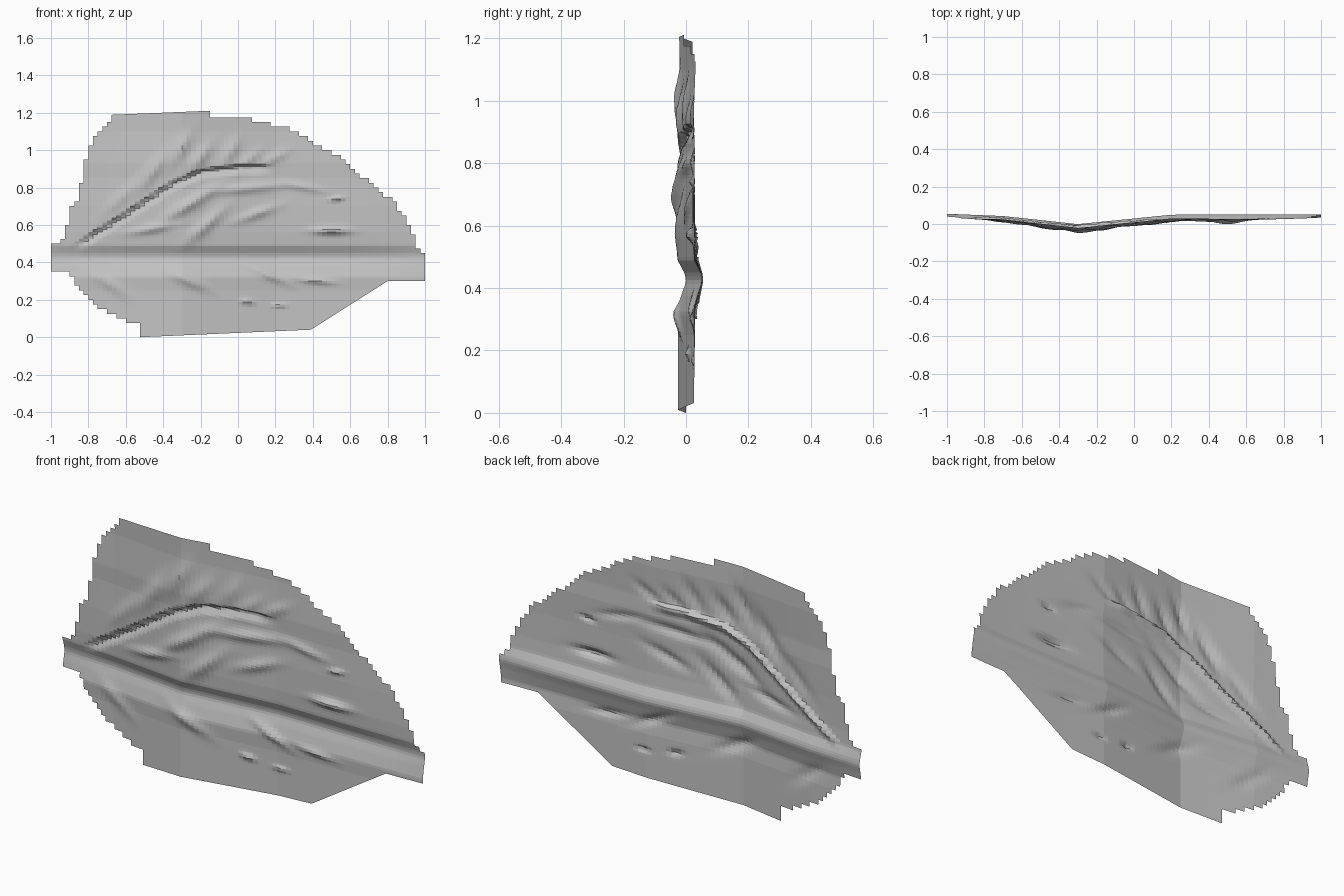
import bpy
import bmesh
import math
from mathutils import Vector

default_cube = bpy.data.objects.get("Cube")
if default_cube:
    bpy.data.objects.remove(default_cube, do_unlink=True)

STEP_X, STEP_Z = 0.025, 0.0125
COLUMNS, ROWS = 80, 97

# Stepped outline of the sheet, loose where straight cuts finish the edge
OUTLINE = [(-1.01, .35), (-1.01, .5), (-.96, .5), (-.92, .56), (-.9, .7), (-.86, .72),
           (-.83, .86), (-.8, 1), (-.74, 1.1), (-.67, 1.17), (-.64, 1.3), (-.15, 1.3),
           (-.14, 1.18), (.1, 1.16), (.25, 1.12), (.35, 1.07), (.55, .96), (.7, .83),
           (.84, .72), (.95, .53), (.97, .45), (1.01, .44), (1.01, .3), (.8, .3),
           (.82, .2), (.5, -.1), (-.51, -.1), (-.52, .06), (-.62, .09), (-.75, .16),
           (-.87, .28), (-.9, .35)]

# Long bend from left to right, and cross profile from bottom to top
BEND = [(-1, .055), (-.7, .043), (-.3, 0), (0, .03), (.2, .05), (1, .052)]
PROFILE = [(0, .025), (.25, .025), (.32, .03), (.38, .014), (.42, 0), (.445, .003),
           (.49, .025), (.56, .03), (.7, .03), (.85, .025), (.93, .028), (1.1, .02), (1.21, .022)]
CREASE = [(-.88, .48), (-.6, .655), (-.35, .82), (-.2, .885), (0, .91), (.19, .91)]

# Raised folds: x, z, half length, half width, angle, height
FOLDS = [
    (-.46, .88, .13, .035, 55, .018), (-.31, 1, .1, .03, 60, .015),
    (-.2, .96, .08, .03, 55, .016), (-.04, .99, .08, .03, 60, .013),
    (.06, .95, .07, .025, 40, .01), (.2, .96, .07, .025, 30, .01),
    (-.62, .75, .12, .03, 45, .01), (-.26, .71, .16, .03, 32, .02),
    (.05, .795, .18, .025, 5, .015), (.36, .8, .1, .02, -10, .01),
    (-.17, .6, .12, .03, 42, .018), (.1, .66, .11, .025, 20, .014),
    (-.46, .58, .12, .022, 10, .014), (.5, .57, .09, .02, 0, .024),
    (.53, .74, .035, .012, 10, .014), (-.68, .28, .1, .03, -35, .01),
    (-.26, .3, .11, .028, -25, .014), (.17, .33, .1, .02, -25, .013),
    (.42, .3, .09, .016, -5, .012), (.05, .19, .03, .014, -10, .014),
    (.22, .17, .03, .012, 0, .012),
]


def along(points, t):
    """Straight interpolation along a short list of points."""
    for (a, va), (b, vb) in zip(points, points[1:]):
        if t <= b:
            return va + (vb - va) * max(0, (t - a) / (b - a))
    return points[-1][1]


def inside(x, z):
    """Even-odd test against the outline."""
    result = False
    for (ax, az), (bx, bz) in zip(OUTLINE, OUTLINE[1:] + OUTLINE[:1]):
        if (az > z) != (bz > z) and x < ax + (bx - ax) * (z - az) / (bz - az):
            result = not result
    return result


def fold_height(x, z):
    """Sum of all raised folds at one place."""
    total = 0
    for fx, fz, length, width, angle, height in FOLDS:
        c, s = math.cos(math.radians(angle)), math.sin(math.radians(angle))
        u = ((x - fx) * c + (z - fz) * s) / length
        v = ((z - fz) * c - (x - fx) * s) / width
        total += height * math.exp(-u * u - v * v)
    return total


def crease_depth(x, z):
    """Sharp vein: steep upper wall, gentler lower wall, fading at its ends."""
    start, end = CREASE[0][0], CREASE[-1][0]
    if not start < x < end:
        return 0
    above = z - along(CREASE, x)
    wall = 1 - above / STEP_Z if above > 0 else 1 + above / .04
    fade = min(1, (x - start) / .1, (end - x) / .1)
    return .022 * max(0, wall) * fade


def depth(x, z):
    edge_fade = 1 - .4 * abs(x) ** 4
    forward = along(PROFILE, z) * edge_fade + fold_height(x, z) - crease_depth(x, z)
    return along(BEND, x) - forward


# Flat grid in the upright plane
bm = bmesh.new()
grid = [[bm.verts.new((-1 + i * STEP_X, 0, j * STEP_Z)) for i in range(COLUMNS + 1)]
        for j in range(ROWS + 1)]
for low, high in zip(grid, grid[1:]):
    for i in range(COLUMNS):
        bm.faces.new((low[i], low[i + 1], high[i + 1], high[i]))


def trim(start, end, left, right):
    """Cut the sheet straight between two points, removing the right-hand side."""
    faces = [f for f in bm.faces if left < f.calc_center_median().x < right]
    edges = {e for f in faces for e in f.edges}
    verts = {v for f in faces for v in f.verts}
    direction = Vector((end[0] - start[0], 0, end[1] - start[1]))
    outward = Vector((direction.z, 0, -direction.x))
    bmesh.ops.bisect_plane(bm, geom=faces + list(edges) + list(verts), dist=.0001,
                           plane_co=(start[0], 0, start[1]), plane_no=outward,
                           clear_outer=True)


# Straight bottom, lower right and top edges
trim((-.52, 0), (.39, .04), -2, 2)
trim((.39, .04), (.8, .3), .375, .8)
trim((-.16, 1.21), (-.65, 1.19), -2, 2)

# Stepped edges: drop blocks of faces whose middle is outside the outline
outside = []
for face in bm.faces:
    centre = face.calc_center_median()
    block_x = (math.floor(centre.x / STEP_X) + .5) * STEP_X
    block_z = (math.floor(centre.z / STEP_X) + .5) * STEP_X
    if not inside(block_x, block_z):
        outside.append(face)
bmesh.ops.delete(bm, geom=outside, context='FACES')

# Push the sheet into its folded shape
for vert in bm.verts:
    vert.co.y = depth(vert.co.x, vert.co.z)

mesh = bpy.data.meshes.new("leaf_sheet")
bm.to_mesh(mesh)
bm.free()
leaf = bpy.data.objects.new("leaf_sheet", mesh)
bpy.context.collection.objects.link(leaf)

# Single plain grey
grey = bpy.data.materials.new("plain_grey")
grey.use_nodes = True
colour = (.55, .55, .55, 1)
grey.diffuse_color = colour
grey.node_tree.nodes["Principled BSDF"].inputs["Base Color"].default_value = colour
mesh.materials.append(grey)
